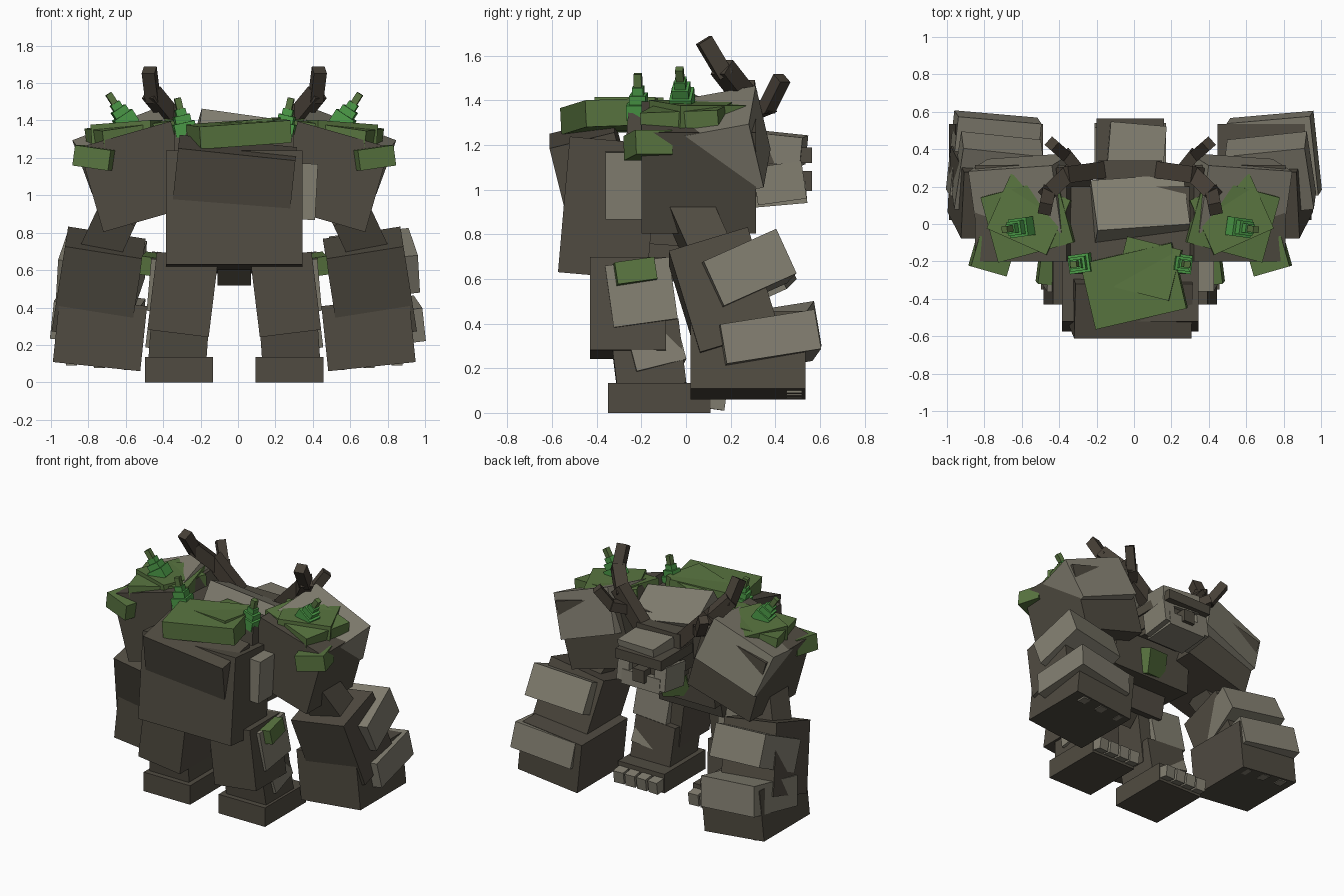
import bpy, bmesh, math
from mathutils import Matrix, Vector, Euler

if "Cube" in bpy.data.objects:
    bpy.data.objects.remove(bpy.data.objects["Cube"])

MID = -0.02   # mirror plane of the body


def material(name, r, g, b):
    m = bpy.data.materials.new(name)
    lin = [((c / 255 + 0.055) / 1.055) ** 2.4 for c in (r, g, b)]
    m.diffuse_color = (*lin, 1)
    m.use_nodes = True
    m.node_tree.nodes["Principled BSDF"].inputs["Base Color"].default_value = m.diffuse_color
    return m


ROCK = material("dark rock", 80, 75, 65)
SLAB = material("pale stone", 130, 126, 112)
MOSS = material("moss green", 89, 117, 64)
LEAF = material("leaf green", 76, 156, 72)
WOOD = material("horn brown", 70, 63, 54)


def make(name, boxes, mat, side=1, mid=MID):
    """Join boxes, each (centre, size, rotation), mirrored when side is -1."""
    bm = bmesh.new()
    for loc, size, rot in boxes:
        r = rot if isinstance(rot, Matrix) else Euler([math.radians(a) for a in rot]).to_matrix()
        m = Matrix.Translation(loc) @ r.to_4x4() @ Matrix.Diagonal((*size, 1))
        bmesh.ops.create_cube(bm, size=1, matrix=m)
    for v in bm.verts:
        v.co.x = v.co.x * side + mid
    if side < 0:
        bmesh.ops.reverse_faces(bm, faces=bm.faces[:])
    me = bpy.data.meshes.new(name)
    bm.to_mesh(me)
    bm.free()
    me.materials.append(mat)
    bpy.context.collection.objects.link(bpy.data.objects.new(name, me))


def rod(a, b, t):
    """Square bar from a to b."""
    a, b = Vector(a), Vector(b)
    d = b - a
    return (a + b) / 2, (t, t, d.length), d.to_track_quat('Z', 'Y').to_matrix()


def pair(name, boxes, mat, mid=MID):
    for side, label in ((1, "right_"), (-1, "left_")):
        make(label + name, boxes, mat, side, mid)


NO = (0, 0, 0)

# Torso
make("back_block", [((0, -.348, .917), (.73, .4, .61), (-5, 0, 0))], ROCK)
make("back_upper_block", [((0, -.425, 1.09), (.63, .3, .34), (14, 6, 0))], ROCK)
make("chest", [((0, -.05, 1.04), (.64, .46, .58), (-4, 0, 0)),
               ((0, -.14, .78), (.5, .3, .34), (-12, 0, 0))], ROCK)
make("pelvis", [((0, -.17, .66), (.18, .2, .2), (45, 0, 0))], ROCK)
make("neck_slab", [((.04, .05, 1.23), (.5, .3, .3), (-26, 8, 4))], SLAB)
make("neck", [((0, .2, 1.15), (.34, .28, .28), NO)], ROCK)
make("flank_slab", [((.38, -.28, 1.02), (.12, .16, .3), (0, 3, 0))], SLAB)
make("belly_moss", [((.0, .125, .86), (.2, .16, .18), (-15, 10, 15))], MOSS)

# Head
make("head_slab", [((.03, .375, 1.19), (.3, .31, .13), (-6, 2, -5))], SLAB)
make("skull", [((0, .36, 1.08), (.32, .26, .22), NO),
               ((0, .385, 1.155), (.36, .36, .07), NO)], ROCK)
make("nose", [((0, .52, 1.04), (.09, .09, .09), NO)], ROCK)
make("jaw", [((0, .42, .98), (.3, .24, .1), (5, 0, 0))], SLAB)
pair("cheek", [((.145, .42, 1.03), (.09, .22, .17), (8, 0, 0))], SLAB)

# Horns
pair("horn", [rod((.14, .29, 1.23), (.36, .26, 1.46), .09),
              rod((.33, .27, 1.41), (.445, .16, 1.55), .085),
              rod((.435, .175, 1.51), (.455, .08, 1.67), .07),
              rod((.27, .28, 1.34), (.35, .38, 1.38), .065),
              rod((.34, .36, 1.36), (.42, .43, 1.5), .06)], WOOD)

# Arms
pair("shoulder", [((.52, .057, 1.1), (.51, .515, .47), (0, 16, 0))], ROCK)
pair("shoulder_slab", [((.565, .15, 1.205), (.48, .37, .31), (11, 21, -4))], SLAB)
pair("elbow", [((.665, .06, .81), (.22, .19, .25), (22, -25, 0))], ROCK)
pair("forearm", [((.725, .17, .52), (.42, .37, .48), (17, -9, 0))], ROCK)
pair("fist", [((.718, .278, .258), (.47, .515, .35), (0, -6, 0))], ROCK)
for side, label, drop in ((1, "right", 0), (-1, "left", .025)):
    make(label + "_forearm_slab",
         [((.73, .265, .63 - drop), (.43, .36, .22), (24, -6, 6))], SLAB, side, 0)
    make(label + "_fist_slab",
         [((.75, .36, .315 + drop), (.45, .43, .18 + drop), (9, -7, 5))], SLAB, side, 0)
pair("knuckles", [((x, .485, .075 + (x - .5) * .08), (.06, .07, .03), NO)
                  for x in (.56, .72, .87)], SLAB)

# Legs
pair("thigh", [((.275, -.26, .47), (.33, .34, .42), (0, -7, 0))], ROCK)
pair("thigh_slab", [((.325, -.2, .53), (.26, .29, .28), (8, -5, 0))], SLAB)
pair("shin", [((.295, -.17, .25), (.31, .31, .29), (7, -4, 0))], ROCK)
pair("shin_slab", [((.34, -.14, .285), (.23, .23, .18), (14, -8, 4))], SLAB)
pair("foot", [((.295, -.12, .0675), (.365, .46, .135), NO)], ROCK)
pair("toes", [((.157 + .092 * i, .12, .06), (.075, .11, .085), (-8, 0, 3 * i - 4))
              for i in range(4)], SLAB)

# Moss patches
make("back_moss", [((.02, -.33, 1.33), (.5, .36, .12), (2, -4, 13)),
                   ((.1, -.24, 1.34), (.3, .28, .12), (0, -6, -14))], MOSS)
pair("shoulder_moss", [((.545, .025, 1.32), (.42, .36, .12), (2, 8, -15)),
                       ((.54, .05, 1.33), (.35, .32, .12), (0, 4, 24))], MOSS)
pair("outer_moss", [((.74, -.17, 1.2), (.2, .17, .11), (0, -8, 16))], MOSS)
pair("thigh_moss", [((.43, -.23, .63), (.12, .18, .1), (8, -8, 6))], MOSS)


# Stacked sprouts leaning outward
def sprout(name, base, lean):
    r = Euler((0, math.radians(lean), math.radians(-8))).to_matrix()
    at = lambda h: Vector(base) + r @ Vector((0, 0, h))
    pair(name, [(at(.03), (.115, .1, .07), r), (at(.08), (.085, .075, .05), r),
                (at(.12), (.055, .05, .04), r)], LEAF)
    pair(name + "_tip", [(at(.165), (.035, .035, .07), r)], MOSS)


sprout("outer_sprout", (.565, -.015, 1.375), 33)
sprout("inner_sprout", (.26, -.21, 1.325), 13)

# Stand on the ground
obs = list(bpy.context.scene.objects)
low = min(v.co.z for o in obs for v in o.data.vertices)
for o in obs:
    o.location.z -= low
